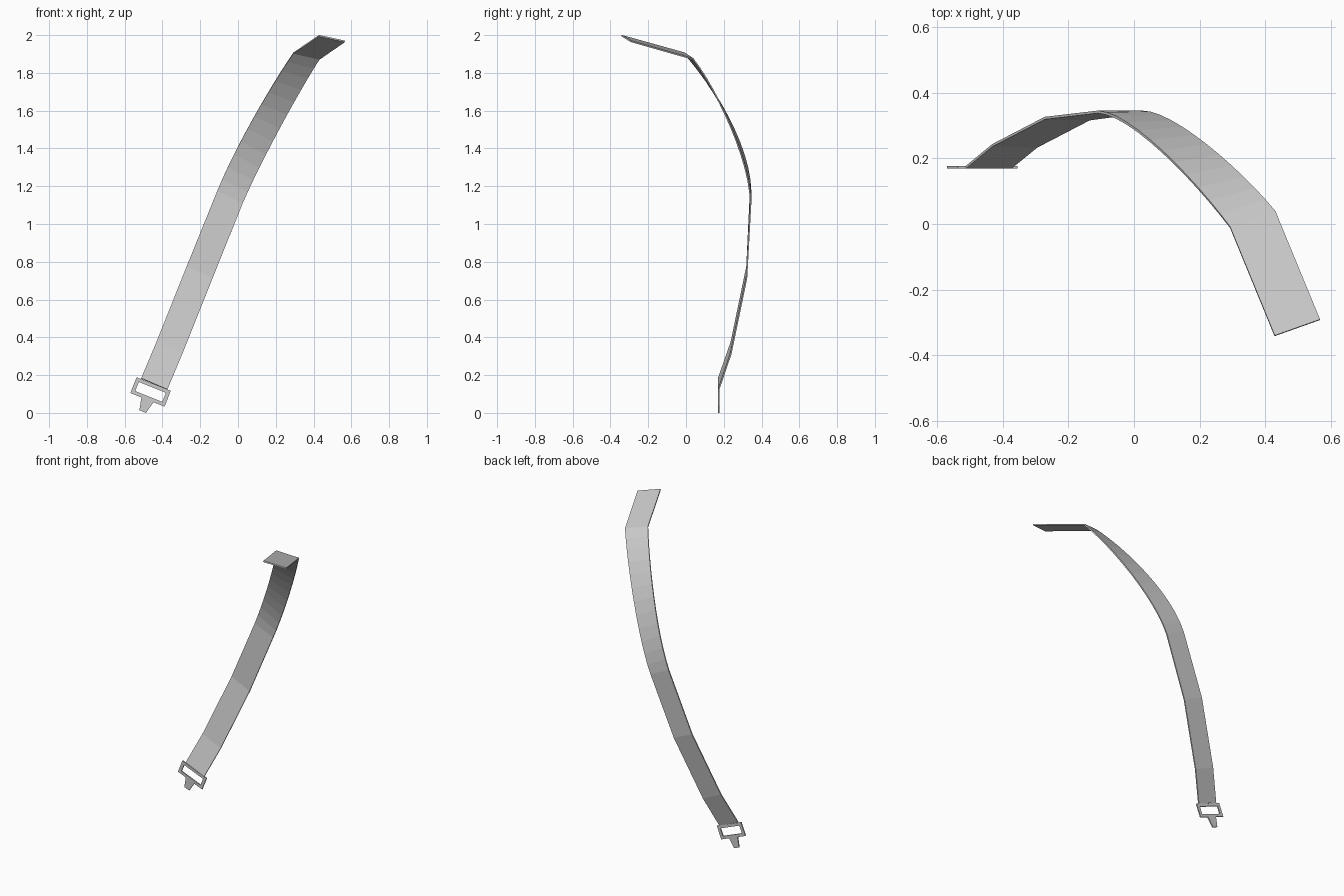
import bpy
import math
from mathutils import Vector

if "Cube" in bpy.data.objects:
    bpy.data.objects.remove(bpy.data.objects["Cube"])

THICK = 0.008


def sheet(name, verts, faces):
    # thin flat-shaded sheet with thickness
    mesh = bpy.data.meshes.new(name)
    mesh.from_pydata(verts, [], faces)
    obj = bpy.data.objects.new(name, mesh)
    bpy.context.collection.objects.link(obj)
    mod = obj.modifiers.new("thickness", 'SOLIDIFY')
    mod.thickness = THICK
    mod.offset = 0
    return obj


def bezier(pts, steps):
    a, b, c, d = (Vector(p) for p in pts)
    out = []
    for i in range(steps + 1):
        t = i / steps
        s = 1 - t
        out.append(a * s**3 + b * 3 * s * s * t + c * 3 * s * t * t + d * t**3)
    return out


# Strap: two edge paths, straight lower panels, curved middle, flat end tab
left = [Vector(p) for p in ((-0.513, 0.173, 0.183), (-0.432, 0.240, 0.375),
                            (-0.272, 0.323, 0.775))]
left += bezier(((-0.11, 0.342, 1.175), (-0.01, 0.337, 1.42),
                (0.18, 0.14, 1.74), (0.293, -0.01, 1.905)), 12)
left.append(Vector((0.429, -0.341, 1.997)))

right = [Vector(p) for p in ((-0.374, 0.173, 0.124), (-0.295, 0.237, 0.312),
                             (-0.135, 0.320, 0.712))]
right += bezier(((0.025, 0.342, 1.11), (0.12, 0.342, 1.33),
                 (0.32, 0.17, 1.70), (0.431, 0.038, 1.873)), 12)
right.append(Vector((0.567, -0.292, 1.967)))

n = len(left)
sheet("strap", left + right, [(i, i + n, i + n + 1, i + 1) for i in range(n - 1)])

# Buckle: rectangular loop, tilted to follow the strap
tilt = math.radians(21.7)
place = dict(location=(-0.463, 0.173, 0.111), rotation_euler=(0, tilt, 0))


def rect(w, h):
    return [(-w, 0, -h), (w, 0, -h), (w, 0, h), (-w, 0, h)]


frame = sheet("buckle_frame", rect(0.0975, 0.045) + rect(0.077, 0.026),
              [(i, (i + 1) % 4, (i + 1) % 4 + 4, i + 4) for i in range(4)])

# Tapered tongue below the buckle
tongue = sheet("buckle_tongue", [(-0.034, 0, -0.045), (-0.019, 0, -0.112),
                                 (0.019, 0, -0.112), (0.034, 0, -0.045)],
               [(0, 1, 2, 3)])
for part in (frame, tongue):
    part.location = place["location"]
    part.rotation_euler = place["rotation_euler"]
